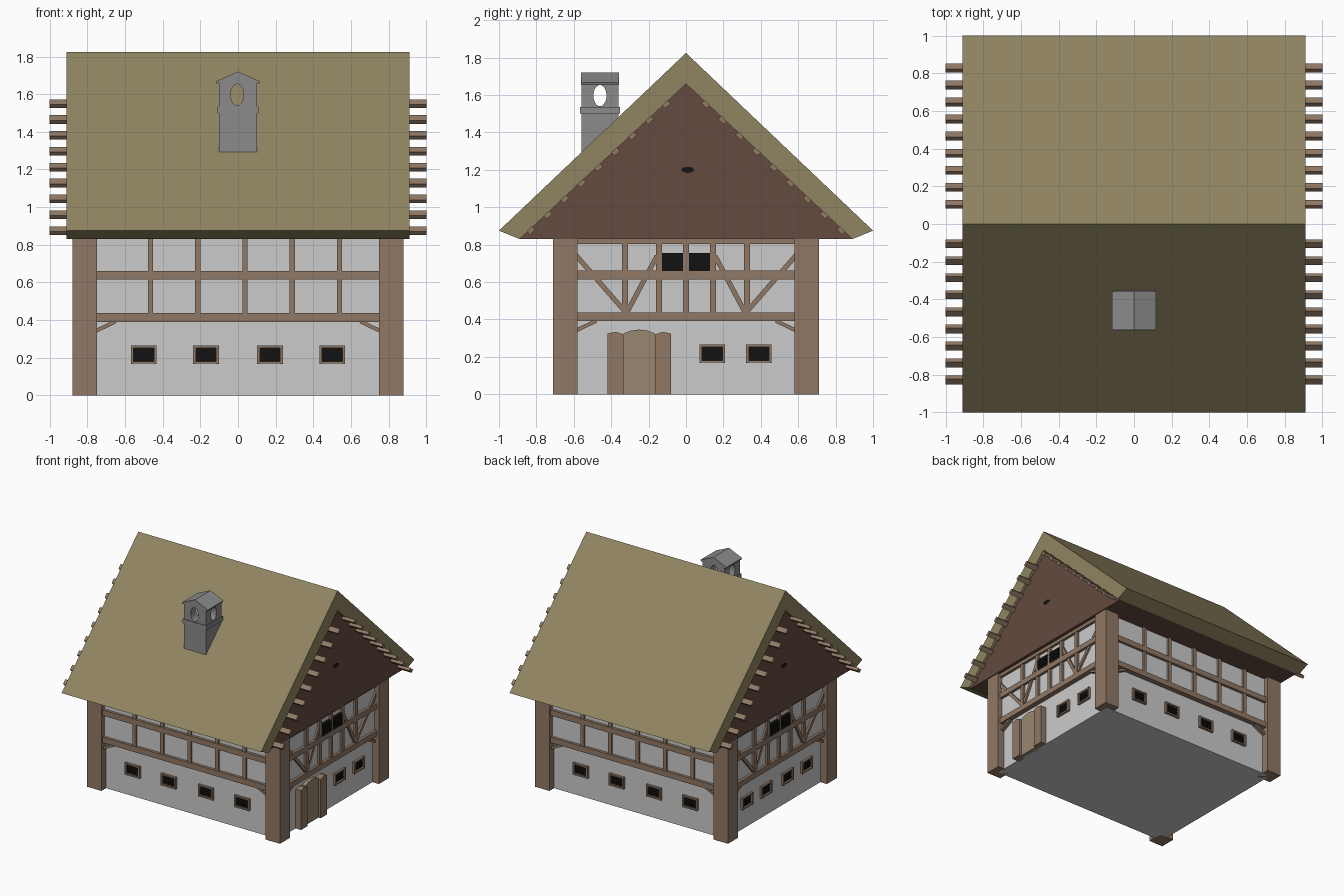
import bpy, bmesh, math
from mathutils import Matrix, Vector

if "Cube" in bpy.data.objects:
    bpy.data.objects.remove(bpy.data.objects["Cube"])


def material(name, rgb):
    m = bpy.data.materials.new(name)
    m.diffuse_color = (*rgb, 1)
    m.use_nodes = True
    m.node_tree.nodes["Principled BSDF"].inputs["Base Color"].default_value = m.diffuse_color
    return m


THATCH = material("thatch", (0.28, 0.235, 0.12))
TIMBER = material("timber", (0.28, 0.19, 0.13))
BOARDS = material("gable_boards", (0.13, 0.07, 0.052))
DOOR = material("door_wood", (0.32, 0.24, 0.16))
DARK = material("dark_opening", (0.006, 0.006, 0.006))
STONE = material("stone", (0.26, 0.26, 0.26))


def finish(name, bm, mat=None):
    bmesh.ops.recalc_face_normals(bm, faces=bm.faces)
    me = bpy.data.meshes.new(name)
    bm.to_mesh(me)
    bm.free()
    ob = bpy.data.objects.new(name, me)
    bpy.context.collection.objects.link(ob)
    if mat:
        me.materials.append(mat)
    return ob


def add_box(bm, center, size, rot=Matrix(), world=Matrix()):
    m = world @ Matrix.Translation(center) @ rot @ Matrix.Diagonal((*size, 1))
    bmesh.ops.create_cube(bm, size=1, matrix=m)


def add_prism(bm, outline, a0, a1, place):
    """Extrude a 2D outline from a0 to a1; place(u, v, a) gives the 3D point."""
    f = bm.faces.new([bm.verts.new(place(u, v, a0)) for u, v in outline])
    r = bmesh.ops.extrude_face_region(bm, geom=[f])
    shift = Vector(place(0, 0, a1)) - Vector(place(0, 0, a0))
    bmesh.ops.translate(bm, vec=shift, verts=[v for v in r["geom"] if isinstance(v, bmesh.types.BMVert)])


def along_x(u, v, a):
    return (a, u, v)


def along_y(u, v, a):
    return (u, a, v)


# Plaster walls: lower storey and slightly projecting upper storey
bm = bmesh.new()
add_box(bm, (0, 0, 0.2), (1.64, 1.30, 0.4))
add_box(bm, (0, 0, 0.615), (1.68, 1.34, 0.43))
finish("plaster_walls", bm)

# Corner posts
bm = bmesh.new()
for sx in (-1, 1):
    for sy in (-1, 1):
        add_box(bm, (sx * 0.815, sy * 0.645, 0.417), (0.13, 0.13, 0.834))
finish("corner_posts", bm, TIMBER)

# Roof shell and boarded gable
bm = bmesh.new()
add_prism(bm, [(-1, 0.875), (0, 1.825), (1, 0.875), (0.89, 0.83), (0, 1.66), (-0.89, 0.83)],
          -0.91, 0.91, along_x)
finish("roof", bm, THATCH)
bm = bmesh.new()
add_prism(bm, [(-0.89, 0.831), (0, 1.66), (0.89, 0.831)], -0.888, 0.888, along_x)
finish("gable_boarding", bm, BOARDS)

# Roof battens poking out under both slopes
bm = bmesh.new()
slope = math.atan2(0.83, 0.89)
for s in (-1, 1):
    for i in range(9):
        y = 0.105 + i * 0.0905
        z = 1.648 - y * 0.83 / 0.89
        add_box(bm, (0, s * y, z), (2.0, 0.04, 0.025), Matrix.Rotation(-s * slope, 4, 'X'))
finish("roof_battens", bm, TIMBER)

# Gable vents
bm = bmesh.new()
for s in (-1, 1):
    m = (Matrix.Translation((s * 0.888, s * 0.01, 1.2)) @ Matrix.Rotation(math.radians(90), 4, 'Y')
         @ Matrix.Diagonal((0.016, 0.034, 1, 1)))
    bmesh.ops.create_cone(bm, cap_ends=True, segments=12, radius1=1, radius2=1, depth=0.006, matrix=m)
finish("gable_vents", bm, DARK)


# Wall details: u runs along the wall, d is distance outward, turned to each side
def wall_box(bm, world, u, z, w, h, d0, d1, tilt=0):
    add_box(bm, (u, -(d0 + d1) / 2, z), (w, d1 - d0, h), Matrix.Rotation(tilt, 4, 'Y'), world)


def wall_brace(bm, world, p, q, w, d0, d1):
    du, dz = q[0] - p[0], q[1] - p[1]
    wall_box(bm, world, (p[0] + q[0]) / 2, (p[1] + q[1]) / 2, math.hypot(du, dz), w, d0, d1,
             -math.atan2(dz, du))


def window(frames, panes, world, u, z, w, h, d, framed=True):
    wall_box(panes, world, u, z, w, h, d - 0.02, d + 0.004)
    for k in (-1, 0, 1):
        wall_box(panes, world, u, z + k * h / 4, w, 0.006, d, d + 0.01)
    if framed:
        for s in (-1, 1):
            wall_box(frames, world, u + s * w / 2, z, 0.014, h + 0.014, d - 0.02, d + 0.02)
            wall_box(frames, world, u, z + s * h / 2, w, 0.012, d - 0.02, d + 0.019)


frames, panes = bmesh.new(), bmesh.new()
sides = [("front", 0, 0.65, 0.75), ("right", 90, 0.82, 0.58),
         ("back", 180, 0.65, 0.75), ("left", 270, 0.82, 0.58)]
for name, angle, d, half in sides:
    world = Matrix.Rotation(math.radians(angle), 4, 'Z')
    long_wall = name in ("front", "back")
    bm = bmesh.new()
    # horizontal beams and corner brackets
    for z in (0.414, 0.638):
        wall_box(bm, world, 0, z, 2 * half + 0.02, 0.046, d - 0.02, d + 0.042)
    for s in (-1, 1):
        wall_brace(bm, world, (s * (half + 0.01), 0.34), (s * (half - 0.1), 0.393), 0.02, d - 0.02, d + 0.03)
    if long_wall:
        for i in range(5):
            wall_box(bm, world, -0.465 + i * 0.251, 0.63, 0.028, 0.42, d, d + 0.038)
        windows = (-0.5, -0.17, 0.17, 0.5)
    else:
        # end walls: top beam, studs, V braces and a pair of openings
        wall_box(bm, world, 0, 0.817, 2 * half + 0.02, 0.028, d - 0.02, d + 0.042)
        for u in (-0.325, -0.145, 0, 0.145, 0.325):
            wall_box(bm, world, u, 0.615, 0.032, 0.38, d, d + 0.038)
        for s in (-1, 1):
            wall_brace(bm, world, (s * 0.315, 0.43), (s * 0.59, 0.745), 0.026, d, d + 0.035)
            wall_brace(bm, world, (s * 0.32, 0.43), (s * 0.155, 0.74), 0.026, d, d + 0.034)
            window(frames, panes, world, s * 0.072, 0.707, 0.112, 0.096, d + 0.04, False)
        windows = (0.14, 0.39) if name == "right" else (-0.39, -0.14, 0.14, 0.39)
    for u in windows:
        window(frames, panes, world, u, 0.217, 0.122, 0.084, d)
    finish(name + "_timber_frame", bm, TIMBER)
finish("window_frames", frames, TIMBER)
finish("window_openings", panes, DARK)

# Door with arched top between two posts
bm = bmesh.new()
add_prism(bm, [(-0.335, 0), (-0.335, 0.325), (-0.295, 0.34), (-0.25, 0.346),
               (-0.205, 0.34), (-0.165, 0.325), (-0.165, 0)], 0.8, 0.85, along_x)
finish("door", bm, DOOR)
bm = bmesh.new()
for s in (-1, 1):
    add_prism(bm, [(-0.25 + s * u, z) for u, z in
                   ((0.085, 0), (0.17, 0), (0.17, 0.325), (0.125, 0.334), (0.085, 0.32))],
              0.8, 0.87, along_x)
finish("door_posts", bm, TIMBER)

# Chimney stack and collar
bm = bmesh.new()
add_box(bm, (0, -0.46, 1.38), (0.2, 0.2, 0.26))
add_box(bm, (0, -0.46, 1.518), (0.22, 0.212, 0.034))
finish("chimney_stack", bm, STONE)

# Chimney lantern, pierced by oval openings both ways
bm = bmesh.new()
add_prism(bm, [(-0.1, 1.53), (0.1, 1.53), (0.1, 1.665), (0, 1.71), (-0.1, 1.665)], -0.56, -0.36, along_y)
lantern = finish("chimney_lantern", bm, STONE)
for axis in ('X', 'Y'):
    bm = bmesh.new()
    m = (Matrix.Translation((-0.005 if axis == 'X' else 0, -0.46, 1.597))
         @ Matrix.Rotation(math.radians(90), 4, axis)
         @ Matrix.Diagonal((0.035, 0.057, 1, 1) if axis == 'X' else (0.057, 0.035, 1, 1)))
    bmesh.ops.create_cone(bm, cap_ends=True, segments=20, radius1=1, radius2=1, depth=0.4, matrix=m)
    cutter = finish("oval_cutter_" + axis.lower(), bm)
    cutter.hide_render = True
    cutter.hide_set(True)
    mod = lantern.modifiers.new("oval_opening", 'BOOLEAN')
    mod.operation = 'DIFFERENCE'
    mod.solver = 'EXACT'
    mod.object = cutter

# Chimney cap
bm = bmesh.new()
add_prism(bm, [(-0.118, 1.668), (0, 1.72), (0.118, 1.668), (0.113, 1.655), (0, 1.704), (-0.113, 1.655)],
          -0.562, -0.358, along_y)
finish("chimney_cap", bm, STONE)
